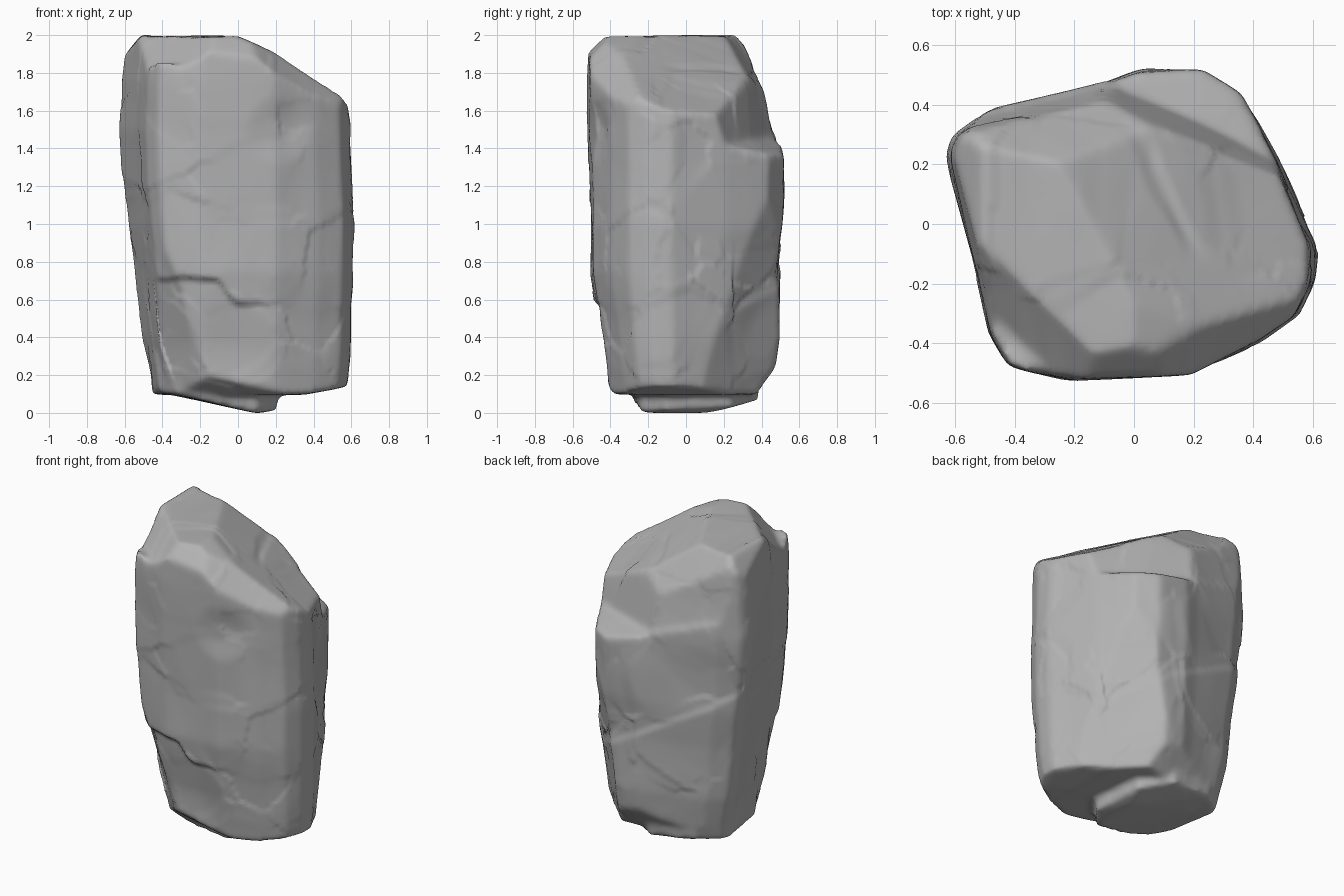
import bpy, bmesh, random
from mathutils import Vector, noise

if "Cube" in bpy.data.objects:
    bpy.data.objects.remove(bpy.data.objects["Cube"])

stone = bpy.data.materials.new("grey stone")
stone.use_nodes = True
stone.diffuse_color = (0.45, 0.45, 0.45, 1)
stone.node_tree.nodes["Principled BSDF"].inputs["Base Color"].default_value = stone.diffuse_color

# Plan outline of the boulder, counter-clockwise
outline = [(-.62, .23), (-.6, .3), (-.48, .39), (-.1, .48), (.02, .52), (.23, .525),
           (.36, .44), (.48, .22), (.61, -.08), (.6, -.2), (.55, -.31), (.42, -.4),
           (.2, -.5), (-.2, -.52), (-.42, -.47), (-.48, -.37)][::-1]

# Height, then left, right, front and back limits
levels = [(.1, -.455, .58, -.42, .42), (.2, -.465, .59, -.43, .46), (.4, -.51, .6, -.46, .49),
          (.75, -.555, .61, -.51, .50), (1.0, -.59, .62, -.51, .52), (1.5, -.63, .595, -.515, .52),
          (1.75, -.62, .585, -.525, .52), (2.0, -.585, .575, -.525, .50)]


def smooth(a, b, v):
    t = max(0, min(1, (v - a) / (b - a)))
    return t * t * (3 - 2 * t)


def cut(bm, point, normal):
    """Slice off everything on the normal's side and close the hole."""
    geom = bm.verts[:] + bm.edges[:] + bm.faces[:]
    res = bmesh.ops.bisect_plane(bm, geom=geom, plane_co=point, plane_no=normal, clear_outer=True)
    edges = [e for e in res["geom_cut"] if isinstance(e, bmesh.types.BMEdge)]
    if edges:
        bmesh.ops.contextual_create(bm, geom=edges)


def cut_through(bm, a, b, c):
    """Slice along three points, keeping the side of the boulder's core."""
    a, b, c = Vector(a), Vector(b), Vector(c)
    n = (b - a).cross(c - a)
    cut(bm, a, n if n.dot(a - Vector((0, 0, 1))) > 0 else -n)


def add_block(mesh, chips):
    """Stack the outlines, chip off the given planes and add the block to the mesh."""
    bm = bmesh.new()
    rings = []
    for z, x0, x1, y0, y1 in levels:
        rings.append([bm.verts.new((x * (x1 / .61 if x > 0 else x0 / -.62),
                                    y * (y1 / .525 if y > 0 else y0 / -.52), z)) for x, y in outline])
    n = len(outline)
    for lo, hi in zip(rings, rings[1:]):
        for i in range(n):
            bm.faces.new((lo[i], lo[(i + 1) % n], hi[(i + 1) % n], hi[i]))
    bm.faces.new(rings[0][::-1])
    bm.faces.new(rings[-1])
    for chip in chips:
        cut_through(bm, *chip)
    # Corners that taper toward the ground
    cut(bm, (-.425, -.425, .88), (-1, -1, -.38))
    cut(bm, (.405, .405, 1.2), (1, 1, -.2))
    bmesh.ops.recalc_face_normals(bm, faces=bm.faces[:])
    bm.from_mesh(mesh)
    bm.to_mesh(mesh)
    bm.free()


# Undercut rims, shared by both blocks
undercuts = [((-.3, -.43, .22), (0, -.43, .17), (-.15, -.28, .1)),
             ((-.3, .41, .25), (.4, .46, .19), (0, .35, .1)),
             ((.58, 0, .14), (.58, .2, .14), (.35, 0, .1))]
# Top slopes and broken rims
top = [((0, -.4, 2.0), (.3, -.3, 1.86), (.3, .3, 1.86)),
       ((.3, -.4, 1.86), (.575, -.3, 1.67), (.575, .3, 1.67)),
       ((-.13, .36, 1.88), (.17, -.1, 1.85), (.3, .2, 1.68)),
       ((-.2, -.52, 1.93), (.2, -.52, 1.85), (-.1, -.43, 2.0)),
       ((-.585, 0, 1.91), (-.585, .2, 1.91), (-.51, 0, 2.0)),
       ((-.2, -.4, 1.98), (-.5, -.1, 1.98), (-.45, -.45, 1.75)),
       ((-.5, .36, 1.88), (-.1, .35, 1.79), (-.25, .24, 1.96)),
       ((-.5, .35, 1.72), (-.1, .42, 1.72), (-.1, .47, 1.4)),
       ((.2, -.49, 1.8), (.57, -.28, 1.63), (.4, -.3, 1.77))]
cliff = [((-.12, .43, 1.72), (.54, .11, 1.68), (.2, .35, 1.4))]
shelf = [((-.08, .45, 1.47), (.54, .15, 1.42), (.3, .5, 1.36))]

# Tall block behind the cliff, and the wider block whose top is the shelf
mesh = bpy.data.meshes.new("boulder")
add_block(mesh, undercuts + top + cliff)
add_block(mesh, undercuts + shelf)

# Foot: tilted oval slab
bm = bmesh.new()
bm.from_mesh(mesh)
foot = [bm.verts.new((x, y, z)) for x, y, z in [
    (-.42, -.12, .12), (-.45, .15, .12), (-.3, .35, .1), (0, .38, .07), (.17, .24, .03), (.21, -.1, .02),
    (.1, -.24, .0), (-.15, -.28, .06), (-.32, -.26, .1), (.1, .1, .0)]]
foot += [bm.verts.new((v.co.x * 1.03, v.co.y * 1.05, .3)) for v in foot]
bmesh.ops.convex_hull(bm, input=foot)
bmesh.ops.recalc_face_normals(bm, faces=bm.faces[:])
bm.to_mesh(mesh)
bm.free()
rock = bpy.data.objects.new("boulder", mesh)
bpy.context.collection.objects.link(rock)

# Fuse the pieces and soften their edges
remesh = rock.modifiers.new("fuse", 'REMESH')
remesh.mode = 'VOXEL'
remesh.voxel_size = .018
soften = rock.modifiers.new("soften", 'SMOOTH')
soften.factor = .5
soften.iterations = 9
graph = bpy.context.evaluated_depsgraph_get()
fused = bpy.data.meshes.new_from_object(rock.evaluated_get(graph))
rock.modifiers.clear()
rock.data = fused

# Chiselled surface: each cell of scattered seeds is a slightly tilted flat
random.seed(4)
seeds = []
for i in range(70):
    p = Vector((random.uniform(-.65, .65), random.uniform(-.55, .55), random.uniform(0, 2)))
    tilt = Vector([random.uniform(-.04, .04) for k in range(3)])
    seeds.append((p, tilt))

bm = bmesh.new()
bm.from_mesh(fused)
bm.normal_update()
moves = []
for v in bm.verts:
    p = v.co
    warped = p + noise.noise_vector(p * 3) * .06
    near = sorted(((warped - s).length, i) for i, (s, t) in enumerate(seeds))[:2]
    weight = smooth(0, .14, near[1][0] - near[0][0]) * .5 + .5
    h = 0
    for (d, i), w in zip(near, (weight, 1 - weight)):
        h += w * (p - seeds[i][0]).dot(seeds[i][1])
    h = max(-.008, min(.008, h)) + noise.noise(p * 2.2) * .004
    move = v.normal * h * smooth(0, .25, p.z)
    # Broken ledge low on the front
    if p.y < -.25:
        edge = .73 - .13 * smooth(-.12, 0, p.x) + noise.noise(p * 9) * .015
        side = smooth(-.5, -.38, p.x) * (1 - smooth(-.02, .3, p.x))
        move.y += .03 * side * (1 - smooth(edge - .035, edge, p.z)) * smooth(.1, .4, p.z)
    # Slanting ledge low on the back
    if p.y > .25:
        edge = .76 - .55 * p.x
        move.y -= .012 * smooth(edge, edge + .06, p.z) * (1 - smooth(edge + .1, edge + .5, p.z))
    # Hollow high on the front
    hollow = (p - Vector((.22, -.47, 1.5))).length
    move.y += .02 * (1 - smooth(.03, .2, hollow))
    # Crack running across the top
    if p.z > 1.6:
        gap = abs(p.x - .1 + .5 * (p.y - .1) + noise.noise(p * 6) * .03)
        move.z -= .012 * (1 - smooth(0, .05, gap)) * (1 - smooth(.1, .25, abs(p.y - .1)))
    moves.append((v, move))
for v, move in moves:
    v.co += move

# Stand it on the ground
low = min(v.co.z for v in bm.verts)
bmesh.ops.translate(bm, verts=bm.verts[:], vec=(0, 0, -low))
for f in bm.faces:
    f.smooth = True
    f.material_index = 0
bm.to_mesh(fused)
bm.free()
fused.materials.clear()
fused.materials.append(stone)
